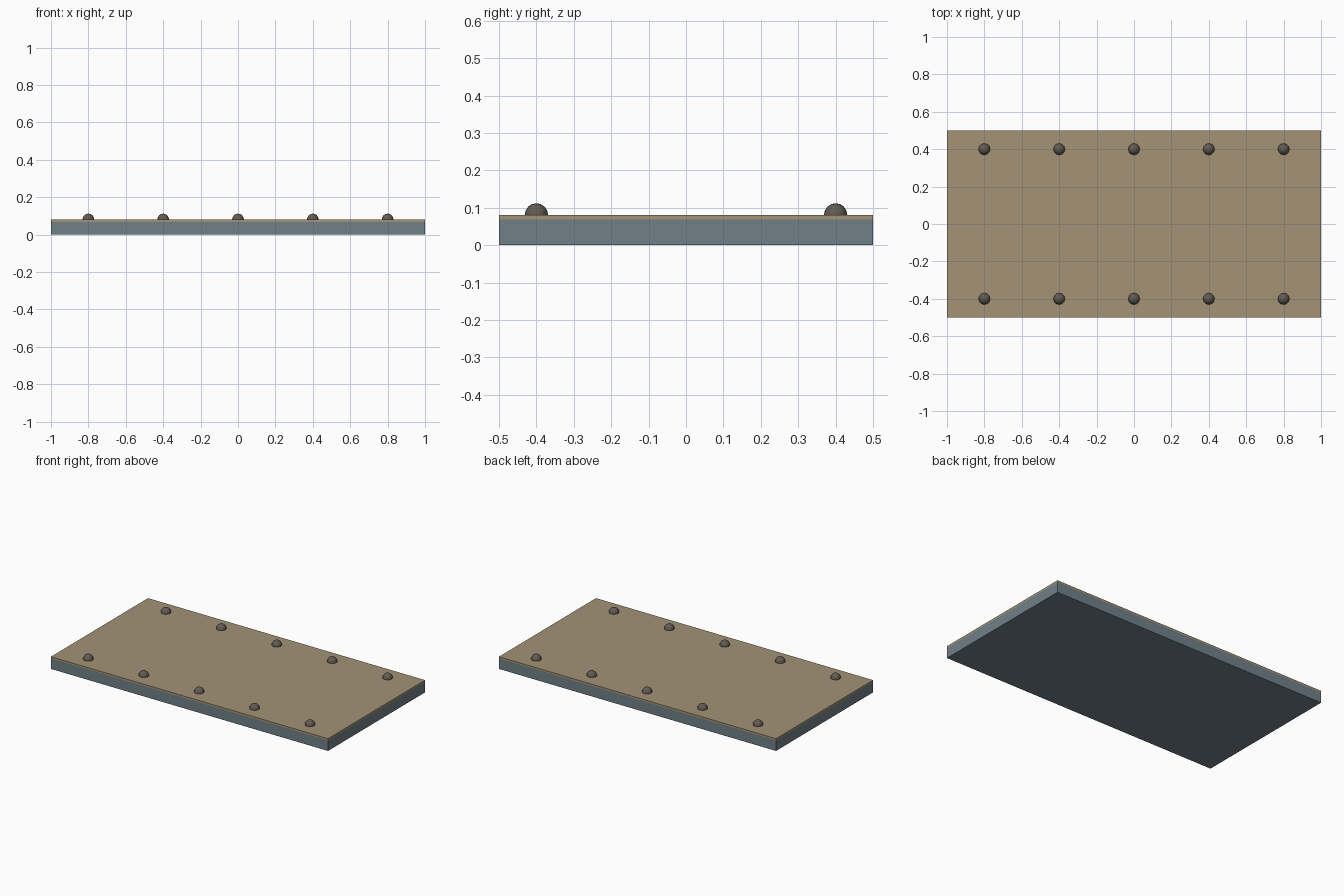
import bpy
import bmesh
from mathutils import Matrix

if "Cube" in bpy.data.objects:
    bpy.data.objects.remove(bpy.data.objects["Cube"])


def material(name, color):
    m = bpy.data.materials.new(name)
    m.diffuse_color = (*color, 1)
    m.use_nodes = True
    m.node_tree.nodes["Principled BSDF"].inputs["Base Color"].default_value = m.diffuse_color
    return m


def add_object(name, bm, mat):
    mesh = bpy.data.meshes.new(name)
    bm.to_mesh(mesh)
    bm.free()
    mesh.materials.append(mat)
    ob = bpy.data.objects.new(name, mesh)
    bpy.context.collection.objects.link(ob)
    return ob


def slab(name, z0, z1, mat):
    bm = bmesh.new()
    bmesh.ops.create_cube(bm, size=1, matrix=Matrix.Translation((0, 0, (z0 + z1) / 2))
                          @ Matrix.Diagonal((2, 1, z1 - z0, 1)))
    return add_object(name, bm, mat)


def rivet(name, x, y, mat):
    # Domed head, cut flat just inside the cover sheet
    bm = bmesh.new()
    bmesh.ops.create_uvsphere(bm, u_segments=12, v_segments=8, radius=0.031,
                              matrix=Matrix.Translation((x, y, 0.081)))
    cut = bmesh.ops.bisect_plane(bm, geom=bm.verts[:] + bm.edges[:] + bm.faces[:],
                                 plane_co=(0, 0, 0.074), plane_no=(0, 0, -1),
                                 clear_outer=True)
    rim = [e for e in cut["geom_cut"] if isinstance(e, bmesh.types.BMEdge)]
    bmesh.ops.edgeloop_fill(bm, edges=rim)
    bmesh.ops.recalc_face_normals(bm, faces=bm.faces[:])
    for f in bm.faces:
        f.smooth = len(f.verts) <= 4
    return add_object(name, bm, mat)


steel = material("blue_grey_steel", (0.16, 0.22, 0.25))
tan = material("tan_sheet", (0.37, 0.29, 0.18))
dark = material("dark_metal", (0.12, 0.105, 0.085))

# Thick backing plate and thin cover sheet
slab("base_plate", 0, 0.068, steel)
slab("cover_sheet", 0.068, 0.08, tan)

# Two rows of rivets along the long edges
for row, y in (("front", -0.4), ("back", 0.4)):
    for i in range(5):
        rivet(f"{row}_rivet_{i + 1}", -0.8 + 0.4 * i, y, dark)
